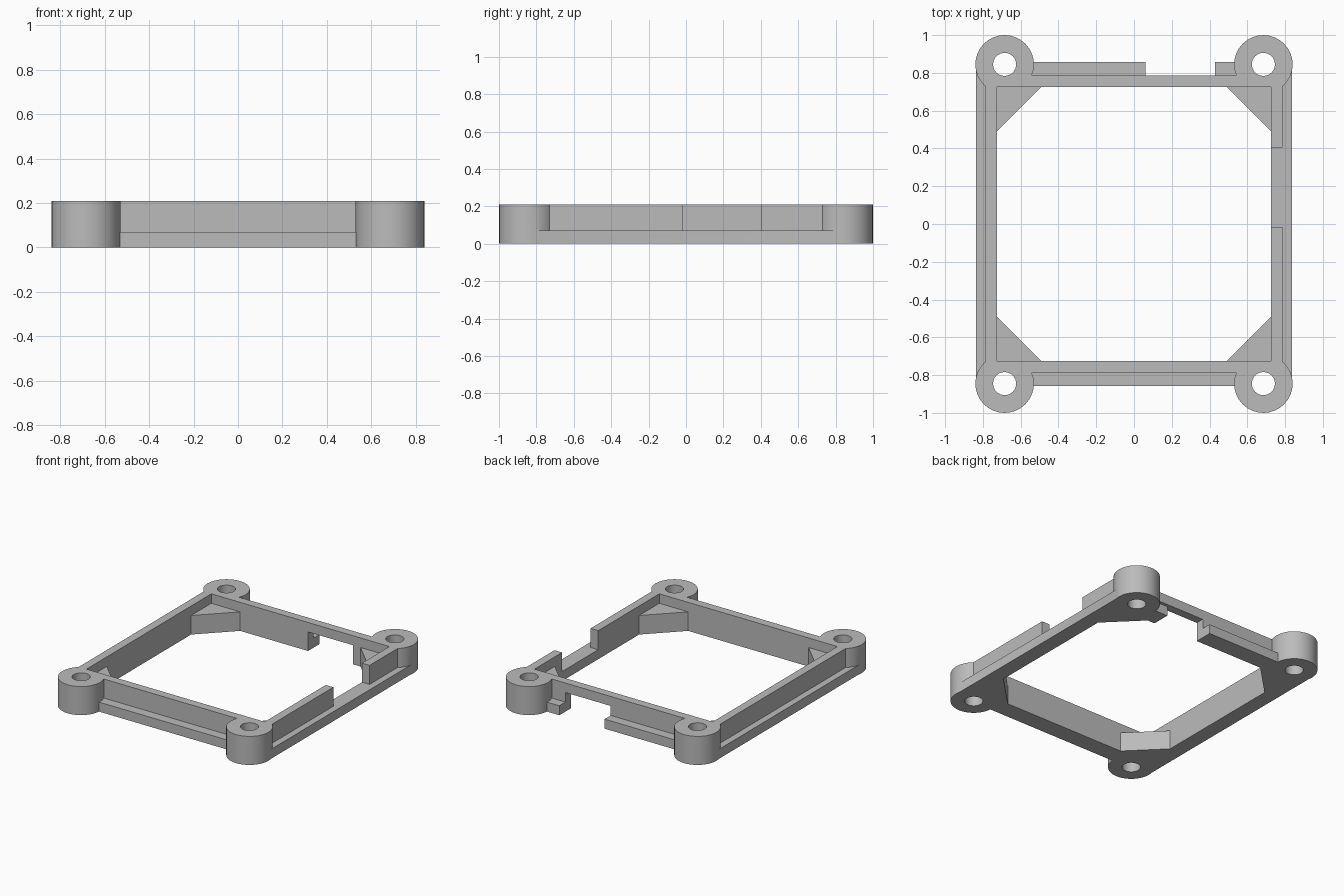
import bpy
import math

cube = bpy.data.objects.get("Cube")
if cube:
    bpy.data.objects.remove(cube, do_unlink=True)

HEIGHT, LEDGE, STEP = 0.21, 0.07, 0.14
INNER = 0.725          # half width of the square opening
WALL = 0.787           # half width to the outside of the wall
CHAMFER = 0.235        # leg of each corner gusset
BOSS_X, BOSS_Y = 0.685, 0.845

grey = bpy.data.materials.new("plain grey")
grey.use_nodes = True
grey.diffuse_color = (0.5, 0.5, 0.5, 1)
grey.node_tree.nodes["Principled BSDF"].inputs["Base Color"].default_value = (0.5, 0.5, 0.5, 1)


def prism(name, outline, z0, z1):
    """Extrude a counter-clockwise outline from z0 to z1."""
    n = len(outline)
    verts = [(x, y, z) for z in (z0, z1) for x, y in outline]
    faces = [tuple(reversed(range(n))), tuple(range(n, 2 * n))]
    faces += [(i, (i + 1) % n, (i + 1) % n + n, i + n) for i in range(n)]
    mesh = bpy.data.meshes.new(name)
    mesh.from_pydata(verts, [], faces)
    mesh.materials.append(grey)
    obj = bpy.data.objects.new(name, mesh)
    bpy.context.collection.objects.link(obj)
    return obj


def box(name, x0, x1, y0, y1, z0, z1):
    return prism(name, [(x0, y0), (x1, y0), (x1, y1), (x0, y1)], z0, z1)


def cylinder(name, cx, cy, r, z0, z1, sides=32):
    angles = [2 * math.pi * i / sides for i in range(sides)]
    return prism(name, [(cx + r * math.cos(a), cy + r * math.sin(a)) for a in angles], z0, z1)


def combine(target, tool, operation):
    """Apply a boolean and discard the tool."""
    mod = target.modifiers.new(operation, "BOOLEAN")
    mod.operation = operation
    mod.solver = "EXACT"
    mod.object = tool
    bpy.ops.object.select_all(action="DESELECT")
    target.select_set(True)
    bpy.context.view_layer.objects.active = target
    bpy.ops.object.modifier_apply(modifier=mod.name)
    bpy.data.objects.remove(tool, do_unlink=True)


corners = [(sx * BOSS_X, sy * BOSS_Y) for sx in (-1, 1) for sy in (-1, 1)]

# Low outer ledge, upright wall and corner bosses
frame = box("mounting_frame", -0.836, 0.836, -0.858, 0.858, 0, LEDGE)
combine(frame, box("wall", -WALL, WALL, -WALL, WALL, 0, HEIGHT), "UNION")
for cx, cy in corners:
    combine(frame, cylinder("boss", cx, cy, 0.155, 0, HEIGHT), "UNION")

# Opening: chamfered below to leave gussets, square above them
k = INNER - CHAMFER
octagon = [(k, -INNER), (INNER, -k), (INNER, k), (k, INNER),
           (-k, INNER), (-INNER, k), (-INNER, -k), (-k, -INNER)]
combine(frame, prism("opening", octagon, -0.1, 0.4), "DIFFERENCE")
combine(frame, box("upper_opening", -INNER, INNER, -INNER, INNER, STEP, 0.4), "DIFFERENCE")

# Notch in the top of the +x wall, and in the underside of the back
combine(frame, box("side_notch", 0.6, 0.95, -0.015, 0.405, LEDGE, 0.4), "DIFFERENCE")
combine(frame, box("back_notch", 0.062, 0.43, 0.6, 1.1, -0.1, STEP), "DIFFERENCE")

# Screw holes
for cx, cy in corners:
    combine(frame, cylinder("hole", cx, cy, 0.061, -0.1, 0.4), "DIFFERENCE")

bpy.ops.object.shade_smooth_by_angle(angle=math.radians(30))
